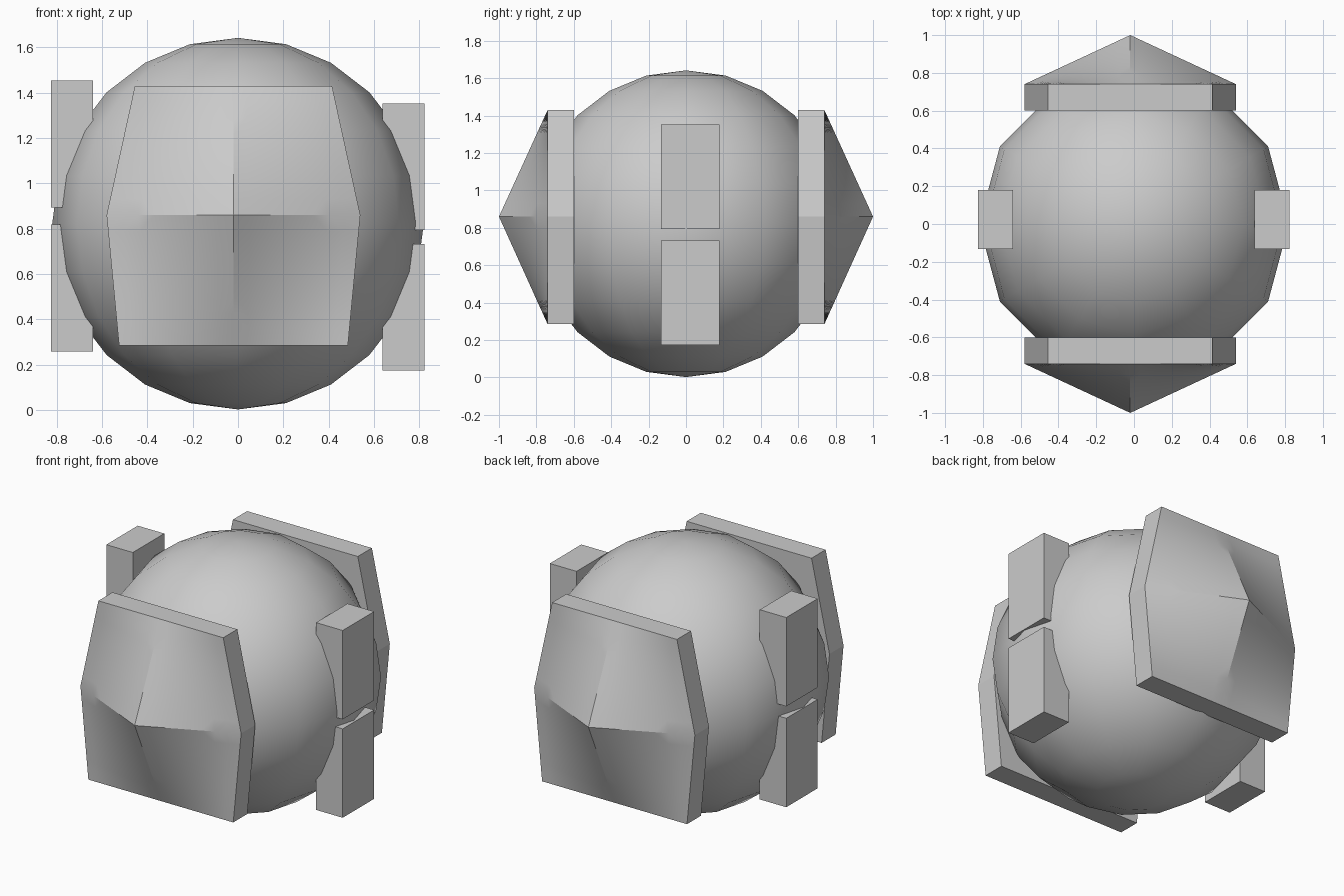
import bpy, bmesh, math
from mathutils import Matrix, Vector

cube = bpy.data.objects.get("Cube")
if cube:
    bpy.data.objects.remove(cube, do_unlink=True)

GREY = 0.6
grey = bpy.data.materials.new("plain grey")
grey.use_nodes = True
grey.diffuse_color = (GREY, GREY, GREY, 1)
grey.node_tree.nodes["Principled BSDF"].inputs["Base Color"].default_value = (GREY, GREY, GREY, 1)


def finish(bm, name, crease=None):
    """Turn a bmesh into an object; edges above the crease angle stay sharp."""
    bmesh.ops.recalc_face_normals(bm, faces=bm.faces[:])
    for face in bm.faces:
        face.smooth = crease is not None
    for edge in bm.edges:
        edge.smooth = crease is None or edge.calc_face_angle(0) < math.radians(crease)
    mesh = bpy.data.meshes.new(name)
    bm.to_mesh(mesh)
    bm.free()
    mesh.materials.append(grey)
    obj = bpy.data.objects.new(name, mesh)
    bpy.context.collection.objects.link(obj)
    return obj


def make_block(name, low, high):
    low, high = Vector(low), Vector(high)
    bm = bmesh.new()
    bmesh.ops.create_cube(bm, size=1, matrix=Matrix.Translation((low + high) / 2)
                          @ Matrix.Diagonal((high - low).to_4d()))
    return finish(bm, name)


def make_plate(name, side, inner=0.6, outer=0.74, tip=1.0, cuts=8):
    """Six-sided plate whose outer face rises to a point in four curved panels."""
    mid_x, mid_z = -0.02, 0.86
    point = Vector((mid_x, side * tip, mid_z))
    bm = bmesh.new()
    for half_width, z in ((0.435, 1.43), (0.505, 0.285)):
        for s in (-1, 1):
            ridge_end = Vector((mid_x, side * outer, z))
            corner = Vector((mid_x + s * half_width, side * outer, z))
            waist = Vector((mid_x + s * 0.56, side * outer, mid_z))
            # ruled panel between the point, ridge end, corner and waist
            grid = [[bm.verts.new(point.lerp(waist, i / cuts).lerp(
                     ridge_end.lerp(corner, i / cuts), j / cuts))
                     for j in range(cuts + 1)] for i in range(cuts + 1)]
            for i in range(cuts):
                for j in range(cuts):
                    bm.faces.new((grid[i][j], grid[i + 1][j],
                                  grid[i + 1][j + 1], grid[i][j + 1]))
    bmesh.ops.remove_doubles(bm, verts=bm.verts[:], dist=0.0001)
    # rim and flat inner face
    border = [e for e in bm.edges if e.is_boundary]
    rim = bmesh.ops.extrude_edge_only(bm, edges=border)["geom"]
    for v in rim:
        if isinstance(v, bmesh.types.BMVert):
            v.co.y = side * inner
    bmesh.ops.holes_fill(bm, edges=[e for e in bm.edges if e.is_boundary], sides=0)
    return finish(bm, name, crease=15)


# Round body
bm = bmesh.new()
bmesh.ops.create_uvsphere(bm, u_segments=12, v_segments=12, radius=0.82,
                          matrix=Matrix.Translation((0, 0, 0.822)))
finish(bm, "round_body", crease=60)

# Pointed plates, front and back
make_plate("front_plate", -1)
make_plate("back_plate", 1)

# Upper and lower side blocks; the right pair sits higher
for name, x0, x1, lift in (("left", 0.637, 0.823, 0), ("right", -0.825, -0.64, 0.1)):
    for level, z in (("upper", 0.793), ("lower", 0.173)):
        z += lift if level == "upper" else lift * 0.85
        make_block(f"{name}_{level}_block", (x0, -0.133, z), (x1, 0.18, z + 0.56))
